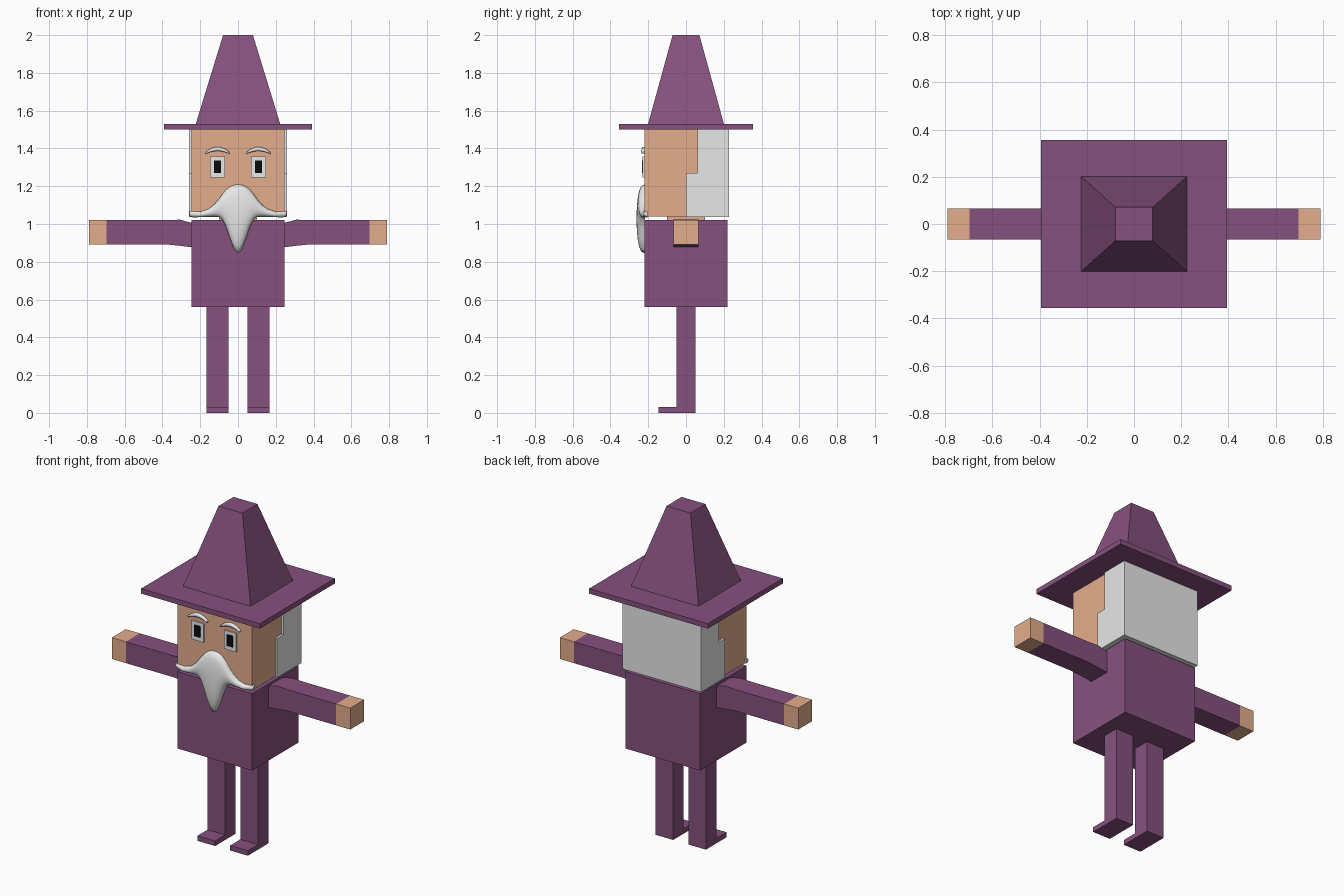
import bpy, bmesh, math

if "Cube" in bpy.data.objects:
    bpy.data.objects.remove(bpy.data.objects["Cube"])


def material(name, rgb):
    m = bpy.data.materials.new(name)
    m.diffuse_color = (*rgb, 1)
    m.use_nodes = True
    m.node_tree.nodes["Principled BSDF"].inputs["Base Color"].default_value = m.diffuse_color
    return m


PURPLE = material("purple cloth", (0.24, 0.083, 0.21))
SKIN = material("skin", (0.77, 0.42, 0.26))
WHITE = material("white hair", (0.8, 0.8, 0.8))
BLACK = material("black", (0.003, 0.003, 0.003))


def loft(name, rings, mats, smooth=False):
    """Closed solid skinned through rings of equal point count."""
    bm = bmesh.new()
    rows = [[bm.verts.new(p) for p in r] for r in rings]
    n = len(rows[0])
    for a, b in zip(rows, rows[1:]):
        for i in range(n):
            j = (i + 1) % n
            f = bm.faces.new((a[i], a[j], b[j], b[i]))
            f.smooth = smooth and j != 0
    bm.faces.new(rows[0])
    bm.faces.new(rows[-1])
    bmesh.ops.recalc_face_normals(bm, faces=bm.faces[:])
    me = bpy.data.meshes.new(name)
    bm.to_mesh(me)
    bm.free()
    for m in mats:
        me.materials.append(m)
    ob = bpy.data.objects.new(name, me)
    bpy.context.collection.objects.link(ob)
    return ob


def rect(hx, hy, z):
    return [(-hx, -hy, z), (hx, -hy, z), (hx, hy, z), (-hx, hy, z)]


def side_prism(name, profile, x0, x1, mat):
    """Side profile (y, z) extruded along x."""
    return loft(name, [[(x, y, z) for y, z in profile] for x in (x0, x1)], [mat])


def box(name, x0, x1, y0, y1, z0, z1, mat):
    return side_prism(name, [(y0, z0), (y1, z0), (y1, z1), (y0, z1)], x0, x1, mat)


# Torso, neck and head
box("torso", -0.247, 0.247, -0.22, 0.22, 0.56, 1.02, PURPLE)
box("neck", -0.1, 0.1, -0.1, 0.1, 1.0, 1.06, SKIN)
box("head", -0.247, 0.247, -0.22, 0.21, 1.04, 1.51, SKIN)

# Hair with a step in front of the ears
side_prism("hair", [(0, 1.036), (0.228, 1.036), (0.228, 1.51), (0.06, 1.51),
                    (0.06, 1.27), (0, 1.27)], -0.26, 0.26, WHITE)

# Hat
loft("hat_brim", [rect(0.393, 0.355, 1.5), rect(0.393, 0.355, 1.53)], [PURPLE])
loft("hat_crown", [rect(0.225, 0.202, 1.525), rect(0.079, 0.071, 2.0)], [PURPLE])

for s, side in ((-1, "left"), (1, "right")):
    # Leg with a flat foot
    side_prism(side + "_leg", [(0.05, 0), (0.05, 0.565), (-0.05, 0.565), (-0.05, 0.03),
                               (-0.145, 0.03), (-0.145, 0)], s * 0.05, s * 0.167, PURPLE)

    # Arm, with the hand coloured beyond the wrist
    stations = [(0.2, 0.875, 0.995), (0.247, 0.877, 1.007), (0.31, 0.885, 1.023),
                (0.38, 0.892, 1.02), (0.697, 0.892, 1.02), (0.79, 0.892, 1.02)]
    arm = loft(side + "_arm", [[(s * x, -0.066, lo), (s * x, 0.066, lo),
                                (s * x, 0.066, hi), (s * x, -0.066, hi)]
                               for x, lo, hi in stations], [PURPLE, SKIN])
    for f in arm.data.polygons:
        f.material_index = int(abs(f.center.x) > 0.7)

    # Eye and pupil plates
    c = s * 0.108
    box(side + "_eye", c - 0.04, c + 0.04, -0.229, -0.22, 1.245, 1.357, WHITE)
    box(side + "_pupil", c - 0.019, c + 0.019, -0.234, -0.228, 1.27, 1.337, BLACK)

    # Arched eyebrow
    brow = []
    for i in range(9):
        t = i / 4 - 1
        z = 1.397 - 0.022 * t * t
        h = 0.011 * math.sqrt(max(0.2, 1 - t * t))
        x = c + 0.064 * t
        brow.append([(x, -0.215, z - h), (x, -0.23, z - h), (x, -0.235, z),
                     (x, -0.23, z + h), (x, -0.215, z + h)])
    loft(side + "_eyebrow", brow, [WHITE], True)

# Moustache and pointed beard: x, bottom, top, thickness
half = [(0, 0.845, 1.21, 0.044), (0.02, 0.865, 1.208, 0.043), (0.04, 0.915, 1.2, 0.041),
        (0.06, 0.975, 1.185, 0.039), (0.08, 1.02, 1.163, 0.037), (0.1, 1.037, 1.135, 0.034),
        (0.125, 1.04, 1.105, 0.031), (0.155, 1.039, 1.08, 0.028), (0.2, 1.036, 1.065, 0.024),
        (0.24, 1.035, 1.07, 0.024), (0.257, 1.042, 1.068, 0.018)]
columns = [(-x, b, t, d) for x, b, t, d in half[:0:-1]] + half
rings = []
for x, b, t, d in columns:
    back = -0.218 if abs(x) < 0.23 else -0.205
    ring = []
    for i in range(11):
        a = math.pi * i / 10
        v = 0.5 - 0.5 * math.cos(a)
        ring.append((x, back - d * math.sin(a) ** 0.7 if 0 < i < 10 else back, t + (b - t) * v))
    rings.append(ring)
loft("beard", rings, [WHITE], True)
